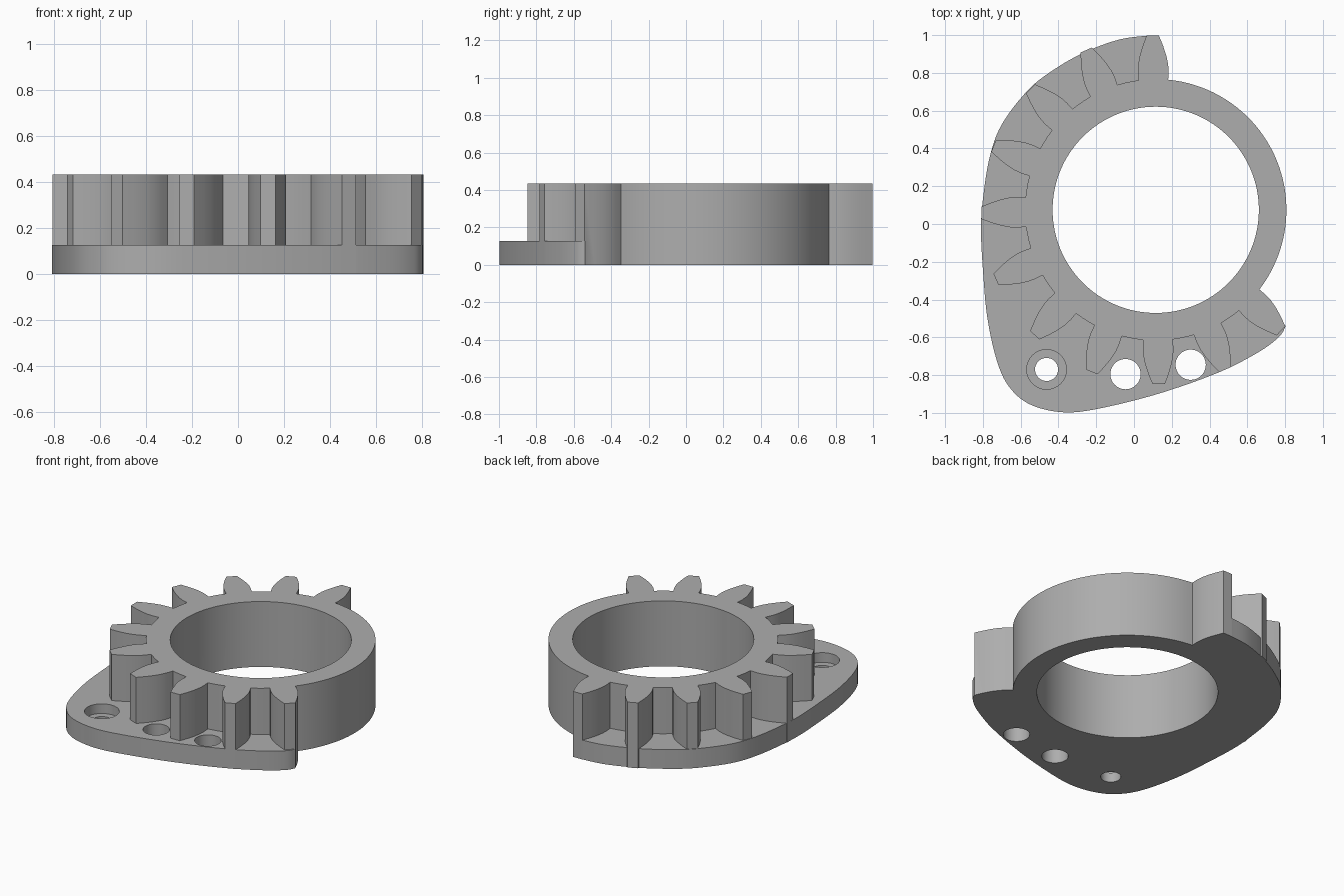
import bpy, bmesh
from math import radians, degrees, sin, cos, asin
from mathutils import Vector

if "Cube" in bpy.data.objects:
    bpy.data.objects.remove(bpy.data.objects["Cube"])

CX, CY = 0.115, 0.075             # gear axis
BORE, ROOT = 0.546, 0.692         # ring radii
HEIGHT, PLATE = 0.435, 0.128
FIRST, PITCH, TEETH = 91, 22.5, 11

grey = bpy.data.materials.new("plain grey")
grey.use_nodes = True
grey.diffuse_color = (0.42, 0.42, 0.42, 1)
grey.node_tree.nodes["Principled BSDF"].inputs["Base Color"].default_value = (0.42, 0.42, 0.42, 1)


def polar(radius, angle, cx=CX, cy=CY):
    return (cx + radius * cos(radians(angle)), cy + radius * sin(radians(angle)))


def circle(radius, cx, cy, steps=64):
    return [polar(radius, 360 * i / steps, cx, cy) for i in range(steps)]


def prism(name, outline, z0, z1):
    """Extrude a flat outline between two heights."""
    bm = bmesh.new()
    face = bm.faces.new([bm.verts.new((x, y, z0)) for x, y in outline])
    top = bmesh.ops.extrude_face_region(bm, geom=[face])["geom"]
    bmesh.ops.translate(bm, vec=(0, 0, z1 - z0),
                        verts=[g for g in top if isinstance(g, bmesh.types.BMVert)])
    bmesh.ops.recalc_face_normals(bm, faces=bm.faces)
    mesh = bpy.data.meshes.new(name)
    bm.to_mesh(mesh)
    bm.free()
    mesh.materials.append(grey)
    obj = bpy.data.objects.new(name, mesh)
    bpy.context.collection.objects.link(obj)
    return obj


def combine(target, other, operation):
    mod = target.modifiers.new(operation, 'BOOLEAN')
    mod.operation, mod.solver, mod.object = operation, 'EXACT', other
    bpy.context.view_layer.objects.active = target
    bpy.ops.object.modifier_apply(modifier=mod.name)
    bpy.data.objects.remove(other)


def smooth_path(points, steps=6):
    """Catmull-Rom curve through the points."""
    p = [Vector(q) for q in [points[0]] + points + [points[-1]]]
    path = []
    for a, b, c, d in zip(p, p[1:], p[2:], p[3:]):
        for i in range(steps):
            t = i / steps
            path.append(tuple(0.5 * (2 * b + (c - a) * t + (2 * a - 5 * b + 4 * c - d) * t ** 2
                                     + (3 * b - a - 3 * c + d) * t ** 3)))
    return path + [points[-1]]


# Partly toothed ring: (radius, half width) up one flank, mirrored down the other
flank = [(ROOT, 0.078), (0.735, 0.081), (0.775, 0.079), (0.82, 0.070), (0.87, 0.054), (0.923, 0.033)]
gear = []
for i in range(TEETH):
    mid = FIRST + PITCH * i
    spread = [(r, degrees(asin(w / r))) for r, w in flank]
    gear += [polar(r, mid - a) for r, a in spread]
    gear += [polar(r, mid + a) for r, a in reversed(spread)]
    root = spread[0][1]
    gap = (PITCH if i < TEETH - 1 else 360 - PITCH * (TEETH - 1)) - 2 * root
    count = max(3, round(gap / 3))
    gear += [polar(ROOT, mid + root + gap * k / count) for k in range(1, count)]
body = prism("geared_flange", gear, 0, HEIGHT)

# Base plate: curved outer edge, closed through the gear axis
edge = [(0.07, 0.997), (-0.08, 0.976), (-0.26, 0.91), (-0.42, 0.82), (-0.56, 0.71), (-0.70, 0.527),
        (-0.765, 0.35), (-0.80, 0.13), (-0.81, -0.03), (-0.80, -0.24), (-0.775, -0.505),
        (-0.72, -0.743), (-0.65, -0.876), (-0.54, -0.96), (-0.37, -0.997), (-0.18, -0.976),
        (0.135, -0.897), (0.45, -0.785), (0.665, -0.675), (0.77, -0.595), (0.803, -0.54)]
combine(body, prism("base_plate", smooth_path(edge) + [(CX, CY)], 0, PLATE), 'UNION')

# Bore, mounting holes and counterbore
combine(body, prism("bore_cutter", circle(BORE, CX, CY, 128), -0.1, HEIGHT + 0.1), 'DIFFERENCE')
for x, y, r, floor in [(-0.045, -0.795, 0.08, -0.1), (0.30, -0.745, 0.08, -0.1),
                       (-0.463, -0.77, 0.061, -0.1), (-0.463, -0.77, 0.105, 0.064)]:
    combine(body, prism("hole_cutter", circle(r, x, y), floor, PLATE + 0.1), 'DIFFERENCE')

# Smooth curved walls, crisp edges
bpy.ops.object.select_all(action='DESELECT')
body.select_set(True)
bpy.context.view_layer.objects.active = body
bpy.ops.object.shade_smooth_by_angle(angle=radians(25))
